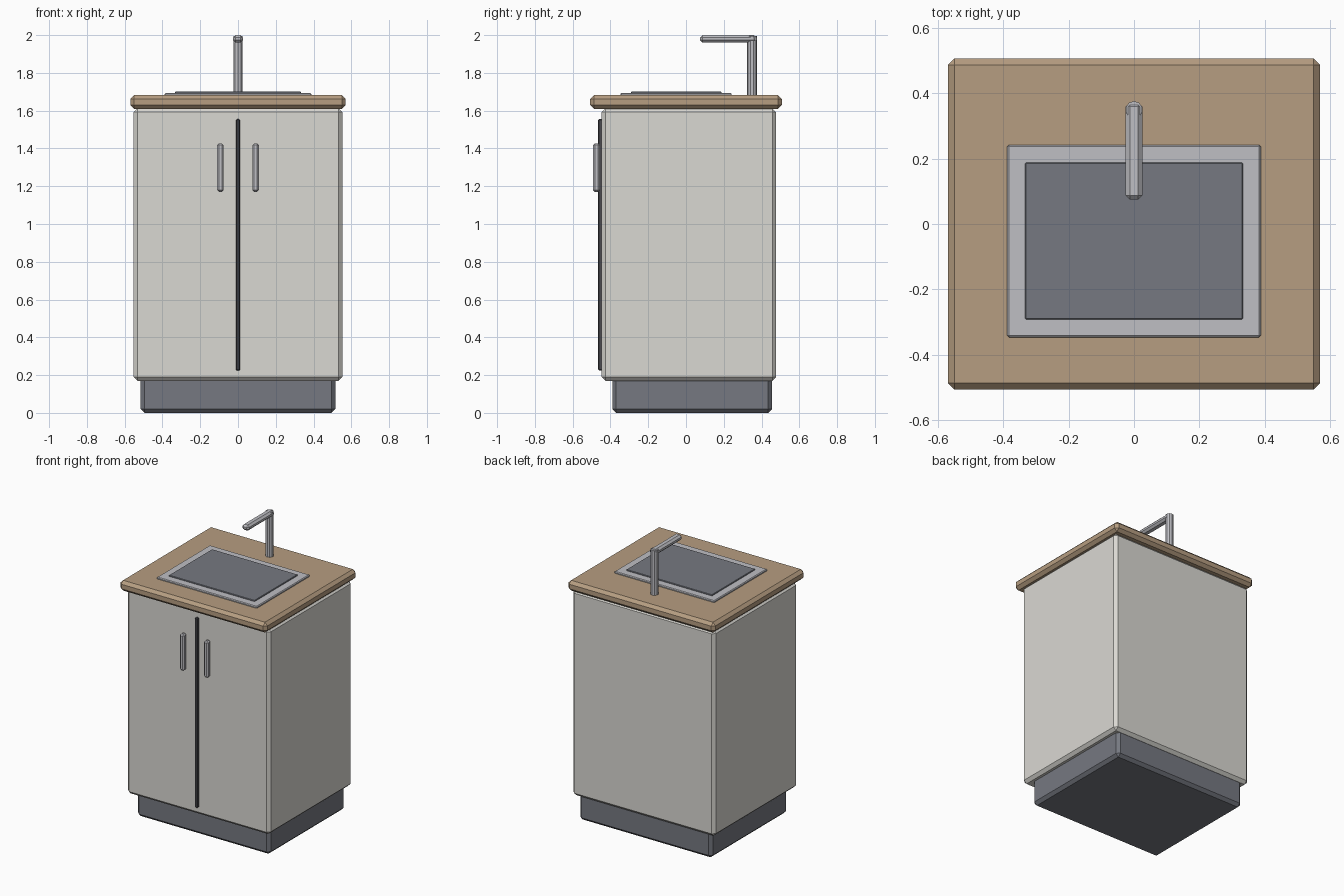
import bpy
import bmesh

if "Cube" in bpy.data.objects:
    bpy.data.objects.remove(bpy.data.objects["Cube"])


def material(name, rgb):
    m = bpy.data.materials.new(name)
    m.diffuse_color = (*rgb, 1)
    m.use_nodes = True
    m.node_tree.nodes["Principled BSDF"].inputs["Base Color"].default_value = m.diffuse_color
    return m


cream = material("cream_paint", (0.70, 0.69, 0.65))
wood = material("wood", (0.47, 0.34, 0.22))
dark = material("dark_grey", (0.18, 0.19, 0.22))
steel = material("steel", (0.52, 0.52, 0.55))
seam = material("seam_grey", (0.07, 0.07, 0.08))


def finish(name, bm, mat, bevel):
    # Single-segment chamfer on every edge, flat shaded
    if bevel:
        bmesh.ops.bevel(bm, geom=bm.edges[:], offset=bevel, segments=1,
                        affect='EDGES', clamp_overlap=True)
    me = bpy.data.meshes.new(name)
    bm.to_mesh(me)
    bm.free()
    me.materials.append(mat)
    ob = bpy.data.objects.new(name, me)
    bpy.context.collection.objects.link(ob)
    return ob


def box(name, x, y, z, mat, bevel):
    # x, y, z are (min, max) ranges
    bm = bmesh.new()
    bmesh.ops.create_cube(bm, size=1)
    for v in bm.verts:
        v.co = [r[0] + (c + 0.5) * (r[1] - r[0]) for c, r in zip(v.co, (x, y, z))]
    return finish(name, bm, mat, bevel)


# Cabinet
box("plinth", (-0.515, 0.515), (-0.39, 0.455), (0, 0.19), dark, 0.02)
box("cabinet_body", (-0.553, 0.553), (-0.447, 0.477), (0.17, 1.612), cream, 0.02)
box("worktop", (-0.57, 0.57), (-0.507, 0.507), (1.61, 1.682), wood, 0.02)

# Door seam and mirrored handles
box("door_seam", (-0.01, 0.01), (-0.465, -0.44), (0.225, 1.555), seam, 0.004)
for side, label in ((-1, "left"), (1, "right")):
    c = side * 0.093
    box(label + "_handle", (c - 0.017, c + 0.017), (-0.493, -0.455),
        (1.17, 1.427), steel, 0.01)

# Sink
box("sink_rim", (-0.388, 0.388), (-0.347, 0.242), (1.67, 1.694), steel, 0.005)
box("sink_basin", (-0.333, 0.333), (-0.292, 0.188), (1.68, 1.701), dark, 0.003)

# Tap: round post with a chamfered spout
bm = bmesh.new()
bmesh.ops.create_cone(bm, cap_ends=True, segments=10, radius1=0.026,
                      radius2=0.026, depth=0.315)
bmesh.ops.translate(bm, verts=bm.verts, vec=(0, 0.35, 1.8375))
finish("tap_post", bm, steel, 0)
box("tap_spout", (-0.026, 0.026), (0.075, 0.372), (1.96, 2.0), steel, 0.013)
